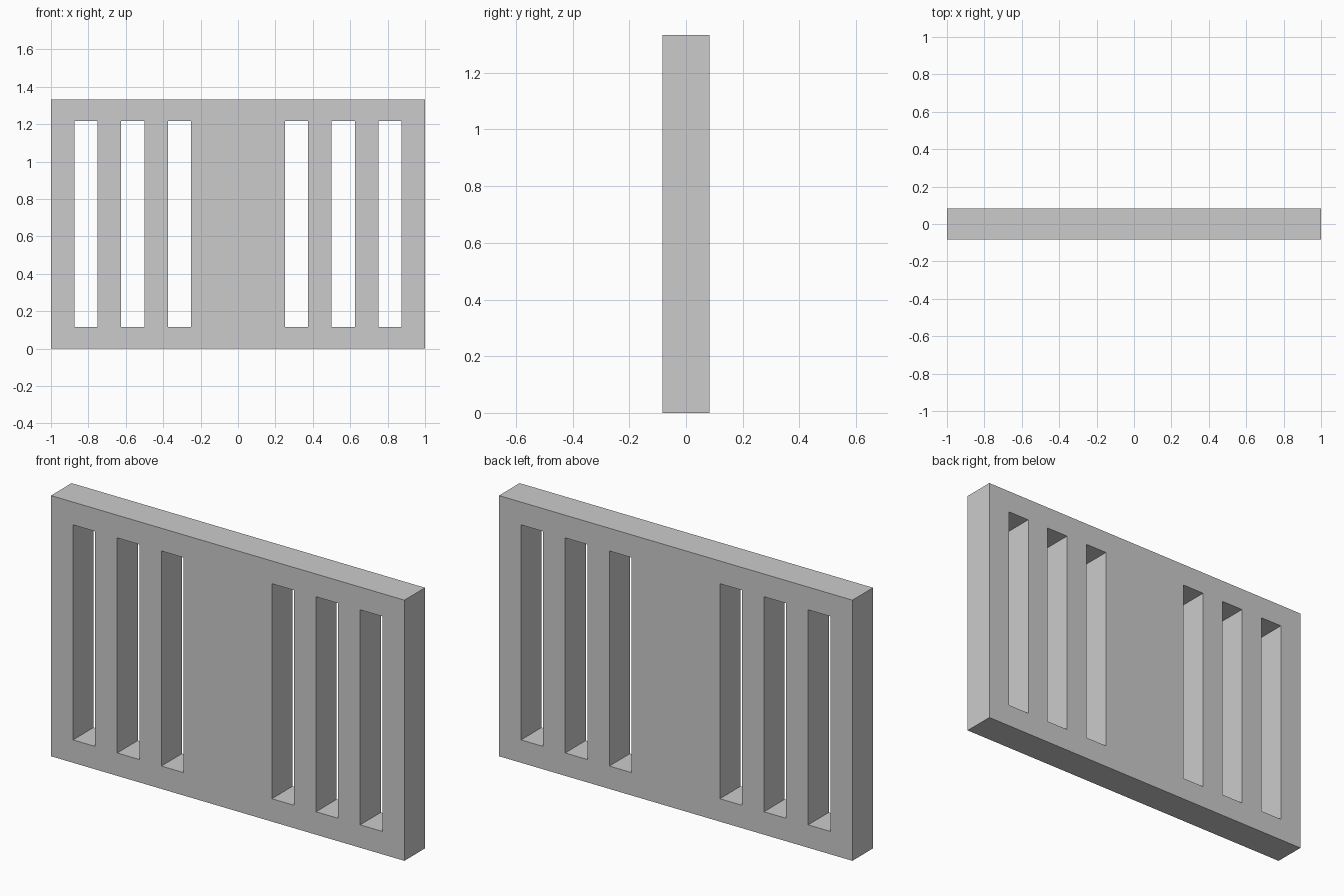
import bpy, bmesh

if "Cube" in bpy.data.objects:
    bpy.data.objects.remove(bpy.data.objects["Cube"])

HALF_DEPTH = 1 / 12
HEIGHT = 4 / 3
SLOT_Z = (0.117, 1.217)
SLOT_X = [(0.25, 0.375), (0.5, 0.625), (0.75, 0.875)]

# Grid lines of the panel, slots mirrored about x = 0
slots = [(-b, -a) for a, b in reversed(SLOT_X)] + SLOT_X
xs = [-1.0] + [x for slot in slots for x in slot] + [1.0]
zs = [0.0, *SLOT_Z, HEIGHT]

bm = bmesh.new()

# Front face: quad cells, leaving the slots open
grid = [[bm.verts.new((x, -HALF_DEPTH, z)) for z in zs] for x in xs]
for i in range(len(xs) - 1):
    for j in range(len(zs) - 1):
        if i % 2 == 1 and j == 1:
            continue
        bm.faces.new((grid[i][j], grid[i + 1][j], grid[i + 1][j + 1], grid[i][j + 1]))

# Thickness: extrude to the back, which also makes the slot walls
ext = bmesh.ops.extrude_face_region(bm, geom=bm.faces[:], use_keep_orig=True)
moved = [g for g in ext["geom"] if isinstance(g, bmesh.types.BMVert)]
bmesh.ops.translate(bm, verts=moved, vec=(0, 2 * HALF_DEPTH, 0))
bmesh.ops.recalc_face_normals(bm, faces=bm.faces[:])

mesh = bpy.data.meshes.new("slotted_panel")
bm.to_mesh(mesh)
bm.free()
panel = bpy.data.objects.new("slotted_panel", mesh)
bpy.context.collection.objects.link(panel)
